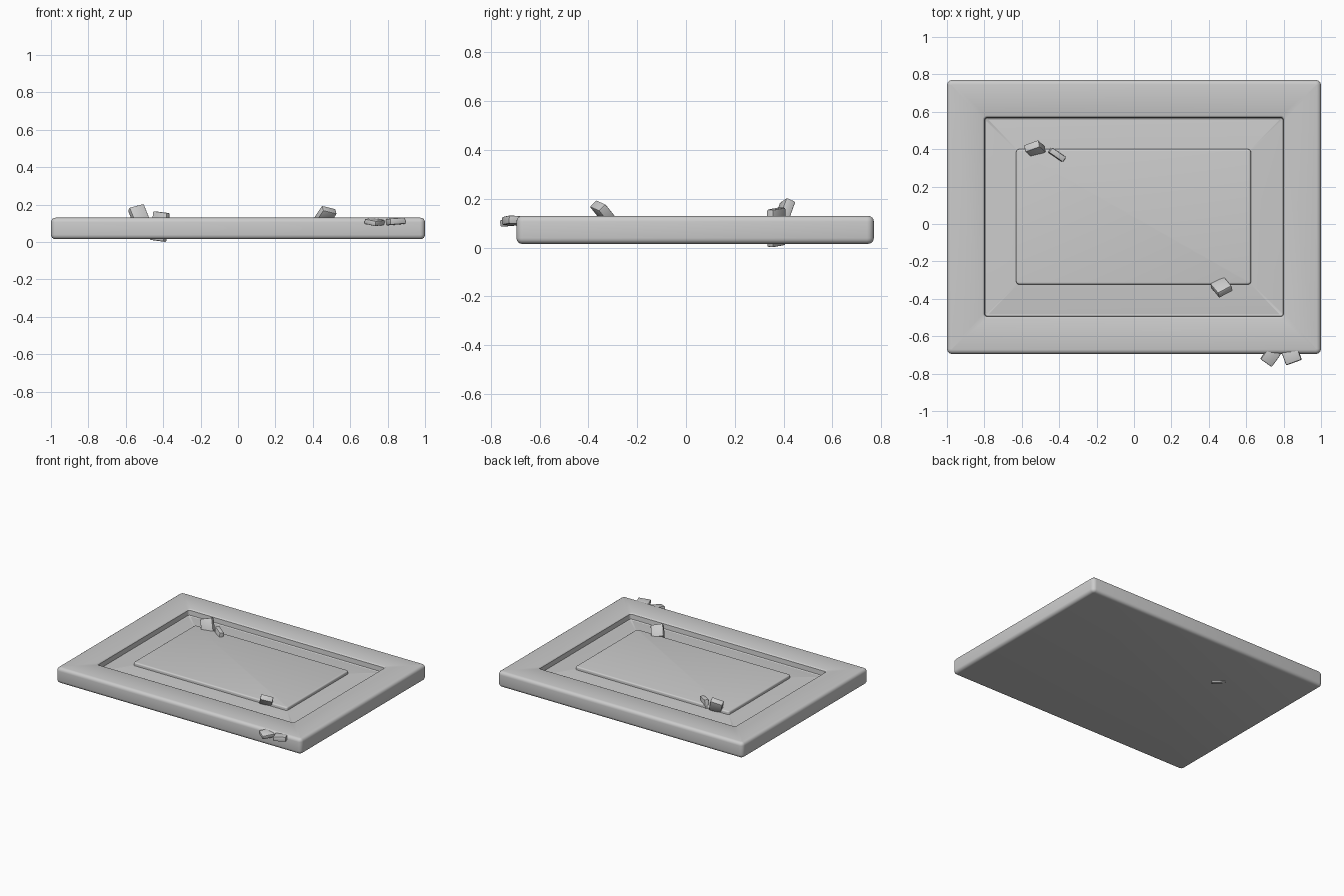
import bpy, bmesh, math
from mathutils import Euler

if "Cube" in bpy.data.objects:
    bpy.data.objects.remove(bpy.data.objects["Cube"])


def rounded_ring(bm, x0, x1, y0, y1, r, z, seg=4):
    verts = []
    corners = [(x1 - r, y1 - r, 0), (x0 + r, y1 - r, 90),
               (x0 + r, y0 + r, 180), (x1 - r, y0 + r, 270)]
    for cx, cy, a0 in corners:
        for i in range(seg + 1):
            a = math.radians(a0 + 90 * i / seg)
            verts.append(bm.verts.new((cx + r * math.cos(a), cy + r * math.sin(a), z)))
    return verts


def finish(bm, name, angle=30):
    bmesh.ops.recalc_face_normals(bm, faces=bm.faces)
    me = bpy.data.meshes.new(name)
    bm.to_mesh(me)
    bm.free()
    ob = bpy.data.objects.new(name, me)
    bpy.context.collection.objects.link(ob)
    bpy.ops.object.select_all(action='DESELECT')
    ob.select_set(True)
    bpy.context.view_layer.objects.active = ob
    bpy.ops.object.shade_smooth_by_angle(angle=math.radians(angle))
    return ob


def loft(name, rect, profile):
    """Stack rounded rectangles; profile rows are (inset, corner radius, height)."""
    x0, x1, y0, y1 = rect
    bm = bmesh.new()
    rings = [rounded_ring(bm, x0 + d, x1 - d, y0 + d, y1 - d, r, z) for d, r, z in profile]
    for a, b in zip(rings, rings[1:]):
        n = len(a)
        for i in range(n):
            j = (i + 1) % n
            bm.faces.new((a[i], a[j], b[j], b[i]))
    bm.faces.new(rings[0])
    bm.faces.new(rings[-1])
    return finish(bm, name)


def edge_round(r, z_low, z_high, corner, n=4):
    """Profile rows for a slab side with rounded lower and upper edges."""
    low, high = [], []
    for i in range(n + 1):
        a = math.pi / 2 * i / n
        d = r * (1 - math.sin(a))
        c = max(corner - d, 0.003)
        low.append((d, c, z_low + r * (1 - math.cos(a))))
        high.insert(0, (d, c, z_high - r * (1 - math.cos(a))))
    return low + high


# Framed board: rounded outer slab, recess wall, then a floor sloping up to the panel
lip = [(0.190, 0.022, 0.130), (0.195, 0.020, 0.128), (0.200, 0.016, 0.122),
       (0.203, 0.014, 0.088), (0.210, 0.012, 0.084), (0.370, 0.006, 0.101)]
loft("frame_board", (-1, 1, -0.695, 0.77),
     edge_round(0.024, 0.015, 0.130, 0.028) + lip)

# Raised centre panel
loft("centre_panel", (-0.63, 0.625, -0.323, 0.40),
     [(0, 0.014, 0.09)] + edge_round(0.010, 0.09, 0.124, 0.016)[5:])

# Broken chips stuck to the board: name, centre, size, rotation in degrees
chips = [
    ("tall_chip", (-0.530, 0.402, 0.145), (0.085, 0.042, 0.095), (-25, -14, 20)),
    ("thin_chip", (-0.418, 0.370, 0.083), (0.092, 0.032, 0.155), (-4, 6, -35)),
    ("leaning_chip", (0.468, -0.338, 0.142), (0.085, 0.040, 0.090), (45, 12, 28)),
    ("left_edge_chip", (0.730, -0.708, 0.107), (0.075, 0.085, 0.028), (4, 10, -35)),
    ("right_edge_chip", (0.842, -0.703, 0.110), (0.088, 0.080, 0.034), (-3, -4, 20)),
]
for name, centre, size, rot in chips:
    bm = bmesh.new()
    bmesh.ops.create_cube(bm, size=1)
    bmesh.ops.scale(bm, vec=size, verts=bm.verts)
    bmesh.ops.bevel(bm, geom=bm.edges[:], offset=0.006, segments=2,
                    profile=0.5, affect='EDGES')
    m = Euler([math.radians(a) for a in rot]).to_matrix()
    bmesh.ops.transform(bm, matrix=m.to_4x4(), verts=bm.verts)
    bmesh.ops.translate(bm, vec=centre, verts=bm.verts)
    finish(bm, name, 40)
